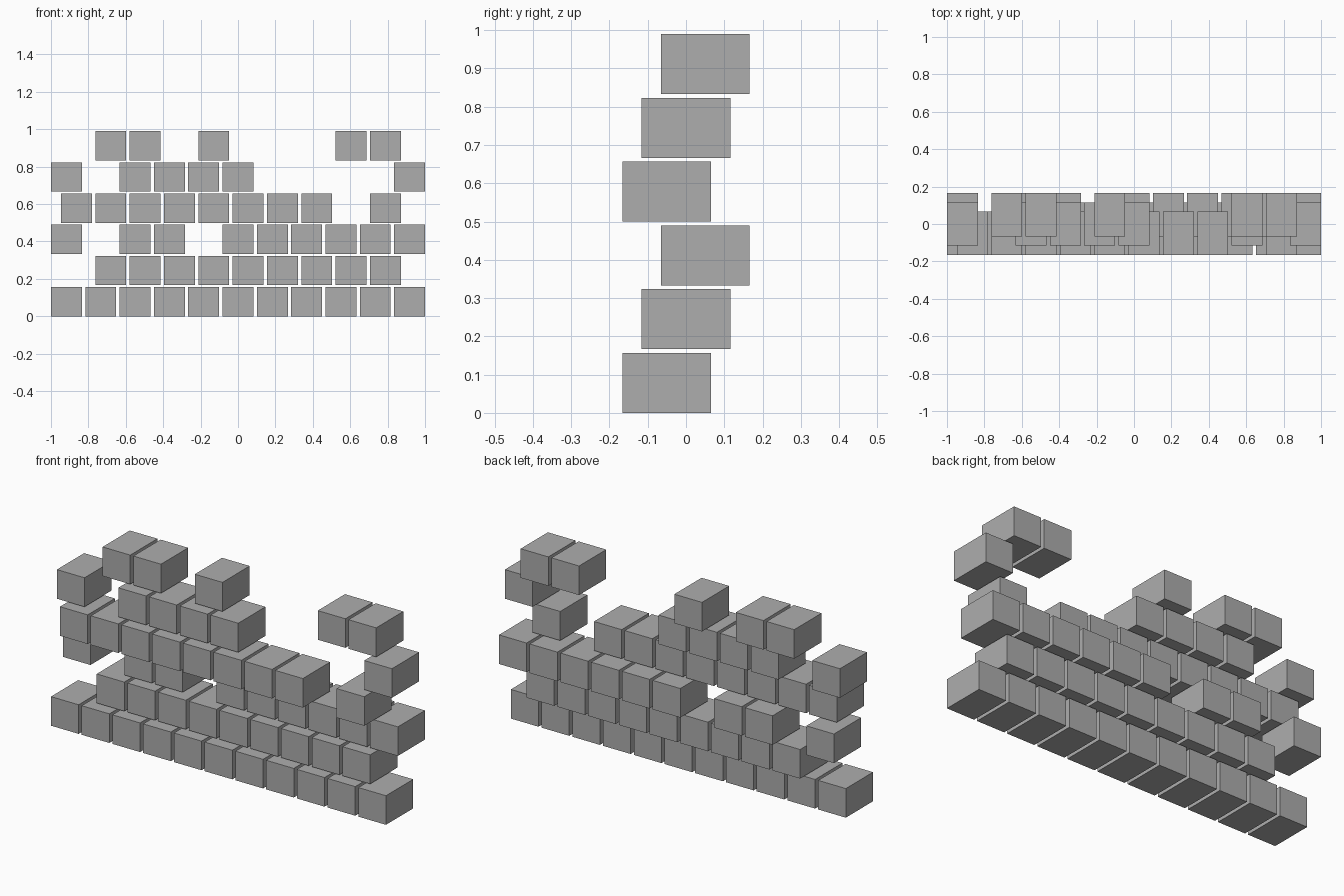
import bpy

if "Cube" in bpy.data.objects:
    bpy.data.objects.remove(bpy.data.objects["Cube"])

# Block size and spacing
W, D, H = 0.165, 0.232, 0.157
PITCH_X = (2 - W) / 10
PITCH_Z = 0.1665
SHIFT_X = 0.054      # sideways shift of every second course
STEP_Y = 0.0505      # courses step back in a cycle of three

# Slots filled in each course, bottom to top
COURSES = [
    range(11),
    range(1, 10),
    [0, 2, 3, 5, 6, 7, 8, 9, 10],
    [0, 1, 2, 3, 4, 5, 6, 7, 9],
    [0, 2, 3, 4, 5, 10],
    [1, 2, 4, 8, 9],
]

stone = bpy.data.materials.new("grey stone")
stone.diffuse_color = (0.42, 0.42, 0.42, 1)
stone.use_nodes = True
stone.node_tree.nodes["Principled BSDF"].inputs["Base Color"].default_value = stone.diffuse_color

# One shared brick mesh
bpy.ops.mesh.primitive_cube_add(size=1)
template = bpy.context.object
brick = template.data
brick.name = "brick"
for v in brick.vertices:
    v.co = (v.co.x * W, v.co.y * D, v.co.z * H)
brick.materials.append(stone)
bpy.data.objects.remove(template)

# Lay the courses of the broken wall
for row, slots in enumerate(COURSES):
    for slot in slots:
        ob = bpy.data.objects.new(f"brick_row{row + 1}_{slot + 1}", brick)
        ob.location = (-1 + W / 2 + slot * PITCH_X + SHIFT_X * (row % 2),
                       STEP_Y * (row % 3 - 1),
                       H / 2 + row * PITCH_Z)
        bpy.context.collection.objects.link(ob)
